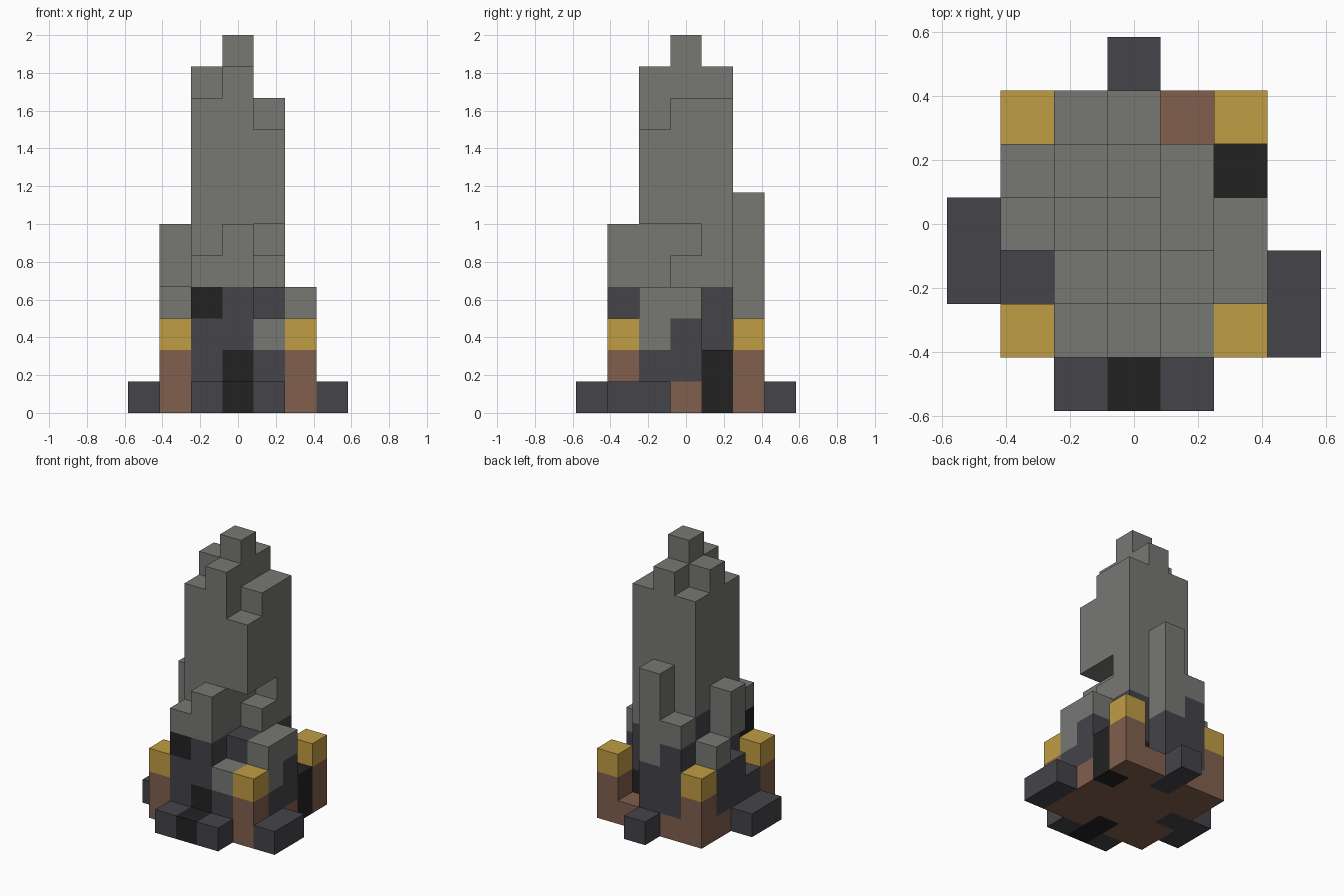
import bpy
import bmesh
from mathutils import Vector

if "Cube" in bpy.data.objects:
    bpy.data.objects.remove(bpy.data.objects["Cube"], do_unlink=True)

CELL = 1 / 6


def make_material(name, rgb):
    mat = bpy.data.materials.new(name)
    mat.use_nodes = True
    mat.diffuse_color = (*rgb, 1)
    mat.node_tree.nodes["Principled BSDF"].inputs["Base Color"].default_value = (*rgb, 1)
    return mat


# Letters stand for one block each; a dot is an empty block
MATERIALS = {
    "g": make_material("grey_stone", (0.185, 0.185, 0.175)),
    "d": make_material("dark_slate", (0.058, 0.058, 0.068)),
    "k": make_material("black_coal", (0.016, 0.016, 0.016)),
    "y": make_material("yellow_gold", (0.53, 0.34, 0.06)),
    "b": make_material("brown_clay", (0.22, 0.115, 0.077)),
}
LETTERS = list(MATERIALS)

BASE = "bddd"      # common foot of the inner columns
POST = "bby"       # corner post with a gold cap

# Each part: column position (in blocks from the centre) -> blocks from the ground up
PARTS = {
    "tower": {
        (-1, -1): BASE + "g" * 6,
        (0, -1): BASE + "g" * 7,
        (1, -1): BASE + ".." + "g" * 3,
        (-1, 0): BASE + "g" * 7,
        (0, 0): BASE + "g" * 8,
        (1, 0): BASE + "g." + "g" * 4,
        (-1, 1): BASE + "d" + "g" * 5,
        (0, 1): BASE + "g" * 7,
        (1, 1): "bkdd" + "g" * 6,
    },
    "front_buttress": {
        (-1, -2): "bddkg",
        (0, -2): "kkddgg",
        (1, -2): "bdg",
    },
    "back_buttress": {
        (-1, 2): "bdddg",
        (0, 2): "ddd" + "g" * 4,
        (1, 2): "b",
    },
    "left_buttress": {
        (2, -1): "bdgg",
        (2, 0): "bddg",
        (2, 1): "kk",
    },
    "right_buttress": {
        (-2, -1): "bd",
        (-2, 0): "ddd.gg",
        (-2, 1): "bddg",
    },
    "front_step": {(-1, -3): "d", (0, -3): "k", (1, -3): "d"},
    "back_step": {(0, 3): "d"},
    "left_step": {(3, -2): "d", (3, -1): "d"},
    "right_step": {(-3, -1): "d", (-3, 0): "d"},
}
for side, x in (("left", 2), ("right", -2)):
    for end, y in (("front", -2), ("back", 2)):
        PARTS[f"{end}_{side}_post"] = {(x, y): POST}

# All filled blocks, so that buried faces can be left out
FILLED = {
    (x, y, z)
    for columns in PARTS.values()
    for (x, y), blocks in columns.items()
    for z, letter in enumerate(blocks) if letter != "."
}


def add_block(bm, cell, letter):
    """Add the exposed faces of one block."""
    centre = Vector(cell) + Vector((0, 0, 0.5))
    for axis in range(3):
        for sign in (-1, 1):
            normal = Vector((0, 0, 0))
            normal[axis] = sign
            beside = tuple(int(c + n) for c, n in zip(cell, normal))
            if beside in FILLED:
                continue
            u = Vector((0, 0, 0))
            u[(axis + 1) % 3] = 0.5
            v = normal.cross(u)
            middle = centre + normal * 0.5
            corners = (middle - u - v, middle + u - v, middle + u + v, middle - u + v)
            face = bm.faces.new([bm.verts.new(c * CELL) for c in corners])
            face.material_index = LETTERS.index(letter)


def build_part(name, columns):
    bm = bmesh.new()
    for (x, y), blocks in columns.items():
        for z, letter in enumerate(blocks):
            if letter != ".":
                add_block(bm, (x, y, z), letter)
    bmesh.ops.remove_doubles(bm, verts=bm.verts, dist=0.001)
    mesh = bpy.data.meshes.new(name)
    bm.to_mesh(mesh)
    bm.free()
    for mat in MATERIALS.values():
        mesh.materials.append(mat)
    bpy.context.collection.objects.link(bpy.data.objects.new(name, mesh))


for part_name, part_columns in PARTS.items():
    build_part(part_name, part_columns)
